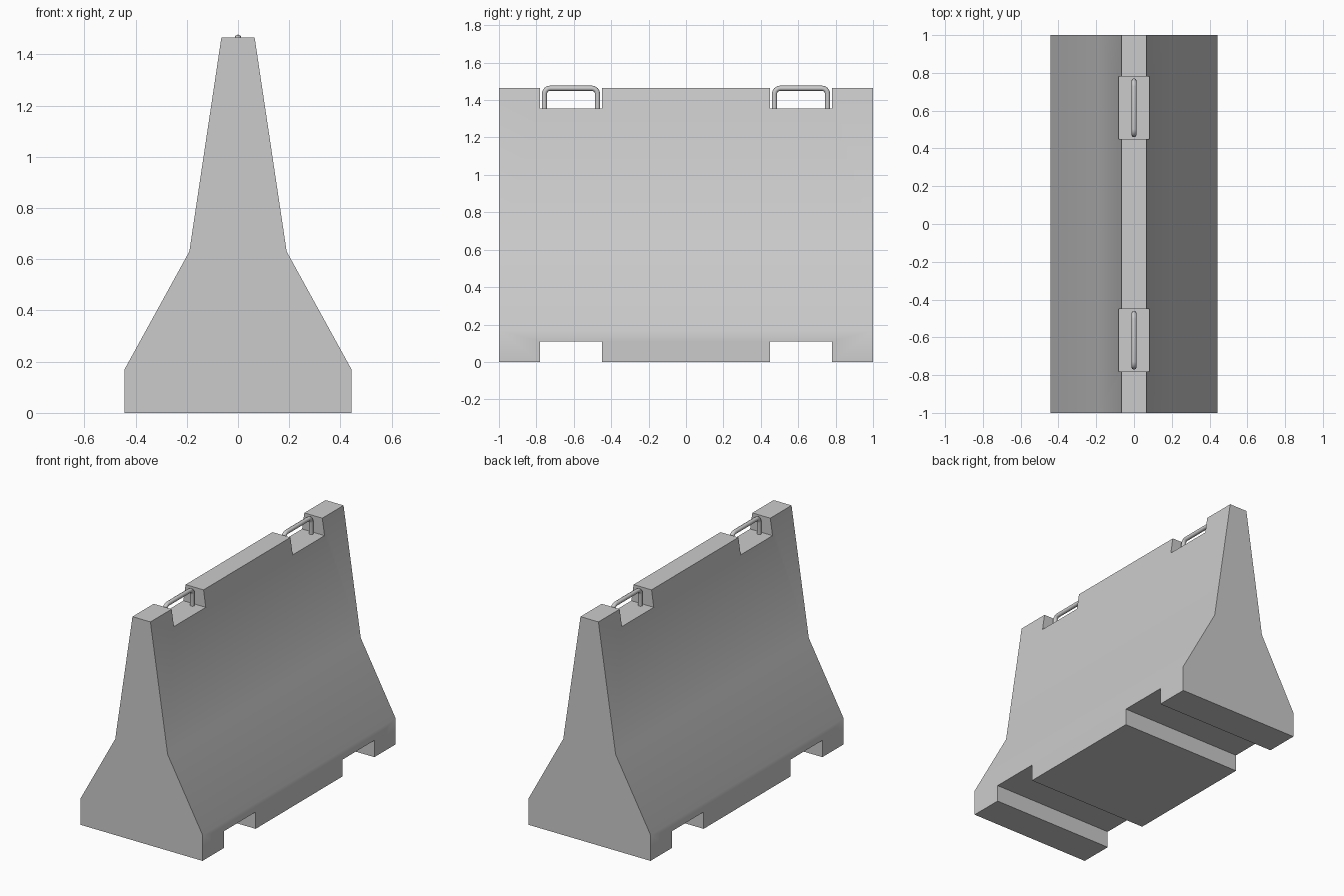
import bpy, bmesh
from math import sin, cos, pi

if "Cube" in bpy.data.objects:
    bpy.data.objects.remove(bpy.data.objects["Cube"])

NOTCH_Y, NOTCH_W = 0.615, 0.33      # notch centre and width along the barrier
TOP, FLOOR, FORK = 1.465, 1.355, 0.11


def link(name, data):
    obj = bpy.data.objects.new(name, data)
    bpy.context.collection.objects.link(obj)
    return obj


def activate(obj):
    bpy.ops.object.select_all(action='DESELECT')
    obj.select_set(True)
    bpy.context.view_layer.objects.active = obj


# Barrier body: symmetric profile extruded along y
half = [(0.443, 0), (0.443, 0.17), (0.19, 0.63), (0.065, TOP)]
profile = half + [(-x, z) for x, z in reversed(half)]
bm = bmesh.new()
face = bm.faces.new([bm.verts.new((x, -1, z)) for x, z in profile])
ext = bmesh.ops.extrude_face_region(bm, geom=[face])
bmesh.ops.translate(bm, vec=(0, 2, 0),
                    verts=[v for v in ext['geom'] if isinstance(v, bmesh.types.BMVert)])
bmesh.ops.recalc_face_normals(bm, faces=bm.faces)
mesh = bpy.data.meshes.new("barrier_body")
bm.to_mesh(mesh)
bm.free()
body = link("barrier_body", mesh)

# Lifting notches on top and fork slots underneath
for side in (-1, 1):
    for z0, z1 in ((FLOOR, 1.7), (-0.3, FORK)):
        bpy.ops.mesh.primitive_cube_add(size=1, location=(0, side * NOTCH_Y, (z0 + z1) / 2))
        cutter = bpy.context.object
        cutter.name = "notch_cutter"
        cutter.scale = (2, NOTCH_W, z1 - z0)
        cutter.hide_render = True
        activate(body)
        mod = body.modifiers.new("notch", 'BOOLEAN')
        mod.object, mod.operation, mod.solver = cutter, 'DIFFERENCE', 'EXACT'
        bpy.ops.object.modifier_apply(modifier=mod.name)
        bpy.data.objects.remove(cutter)
activate(body)
bpy.ops.object.shade_smooth_by_angle()

# Lifting handles: round bar bent into a U with rounded corners
R, BEND, REACH, BAR_Z = 0.014, 0.03, 0.142, 1.463
arc = [(REACH - BEND + BEND * cos(a), BAR_Z - BEND + BEND * sin(a))
       for a in (i * pi / 8 for i in range(5))]
right = [(REACH, FLOOR - 0.02)] + arc
path = right + [(-y, z) for y, z in reversed(right)]
for name, side in (("front_handle", -1), ("back_handle", 1)):
    curve = bpy.data.curves.new(name, 'CURVE')
    curve.dimensions = '3D'
    curve.bevel_depth, curve.bevel_resolution, curve.use_fill_caps = R, 2, True
    spline = curve.splines.new('POLY')
    spline.points.add(len(path) - 1)
    for p, (y, z) in zip(spline.points, path):
        p.co = (0, y, z, 1)
    handle = link(name, curve)
    handle.location.y = side * NOTCH_Y
    activate(handle)
    bpy.ops.object.convert(target='MESH')
    bpy.ops.object.shade_smooth_by_angle(angle=pi / 3)
